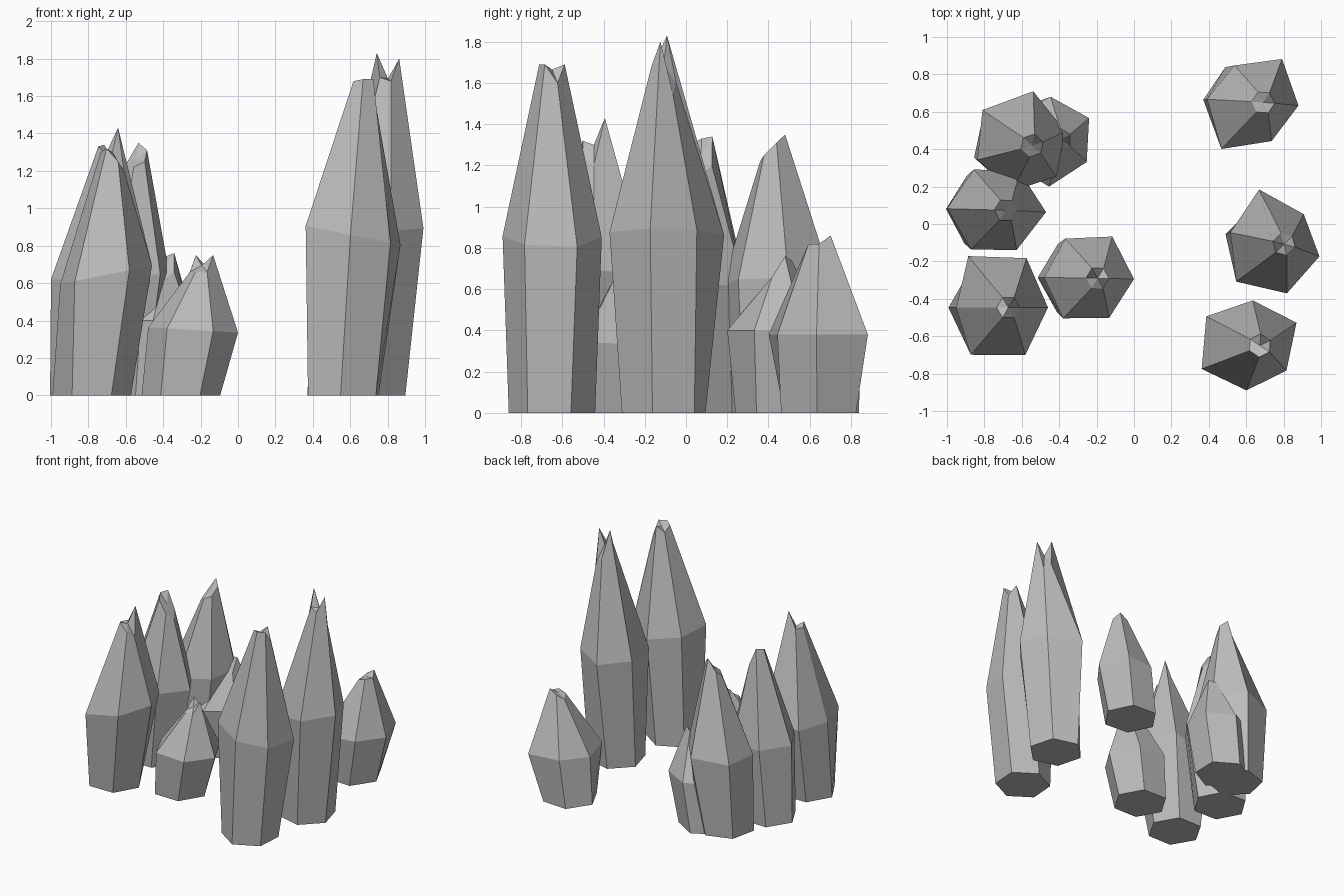
import bpy, bmesh, math

if "Cube" in bpy.data.objects:
    bpy.data.objects.remove(bpy.data.objects["Cube"])

# One flat grey for every crystal
grey = bpy.data.materials.new("stone grey")
grey.diffuse_color = (0.5, 0.5, 0.5, 1)
grey.use_nodes = True
grey.node_tree.nodes["Principled BSDF"].inputs["Base Color"].default_value = grey.diffuse_color

LEAN = 0.055      # sideways lean of base and summit relative to the shoulder
BASE_R = 0.21
SUMMIT_R = 0.062


def crystal(name, x, y, turn, shoulder_z, slope, radii, tips):
    """Six-sided crystal: regular base, uneven shoulder ring, jagged summit."""
    bm = bmesh.new()
    rings = [[], [], []]
    for k in range(6):
        a = math.radians(turn + 60 * k)
        c, s = math.cos(a), math.sin(a)
        rings[0].append(bm.verts.new((x - LEAN + BASE_R * c, y + BASE_R * s, 0)))
        r = radii[k]
        rings[1].append(bm.verts.new((x + r * c, y + r * s, shoulder_z + slope * r * c)))
        rings[2].append(bm.verts.new((x + LEAN + SUMMIT_R * c, y + SUMMIT_R * s, tips[k])))
    for low, high in zip(rings, rings[1:]):
        for k in range(6):
            n = (k + 1) % 6
            bm.faces.new((low[k], low[n], high[n], high[k]))
    bm.faces.new(rings[0][::-1])
    # jagged cap dips toward a central point
    centre = bm.verts.new((x + LEAN, y, sum(tips) / 6))
    for k in range(6):
        bm.faces.new((rings[2][k], rings[2][(k + 1) % 6], centre))
    bmesh.ops.recalc_face_normals(bm, faces=bm.faces)
    mesh = bpy.data.meshes.new(name)
    bm.to_mesh(mesh)
    bm.free()
    mesh.materials.append(grey)
    bpy.context.collection.objects.link(bpy.data.objects.new(name, mesh))


# Right-hand group
crystal("crystal_back_right", 0.635, 0.65, -4, 0.38, 0,
        (.245, .28, .22, .245, .30, .23), (.82, .86, .82, .78, .80, .82))
crystal("crystal_mid_right", 0.747, -0.108, -15, 0.87, 0.1,
        (.253, .227, .303, .24, .283, .272), (1.80, 1.55, 1.6, 1.83, 1.7, 1.68))
crystal("crystal_front_right", 0.618, -0.65, 26, 0.855, -0.2,
        (.279, .242, .279, .285, .24, .238), (1.60, 1.69, 1.64, 1.68, 1.69, 1.69))
# Small centre crystal
crystal("crystal_centre", -0.25, -0.29, -1, 0.35, -0.06,
        (.25, .26, .242, .23, .25, .242), (.75, .68, .75, .66, .66, .66))
# Left-hand group
crystal("crystal_front_left", -0.727, -0.447, 0, 0.64, 0.2,
        (.267, .305, .318, .223, .291, .292), (1.2, 1.43, 1.3, 1.30, 1.32, 1.25))
crystal("crystal_mid_left", -0.74, 0.073, -2, 0.62, 0,
        (.27, .244, .248, .26, .247, .24), (1.15, 1.2, 1.34, 1.33, 1.3, 1.2))
crystal("crystal_back_left", -0.60, 0.42, 18, 0.63, 0.1,
        (.244, .296, .283, .25, .25, .248), (1.31, 1.35, 1.25, 1.2, 1.22, 1.25))
crystal("crystal_back_small", -0.45, 0.45, 29, 0.40, 0,
        (.24, .23, .24, .25, .25, .23), (.76, .74, .68, .64, .62, .66))
